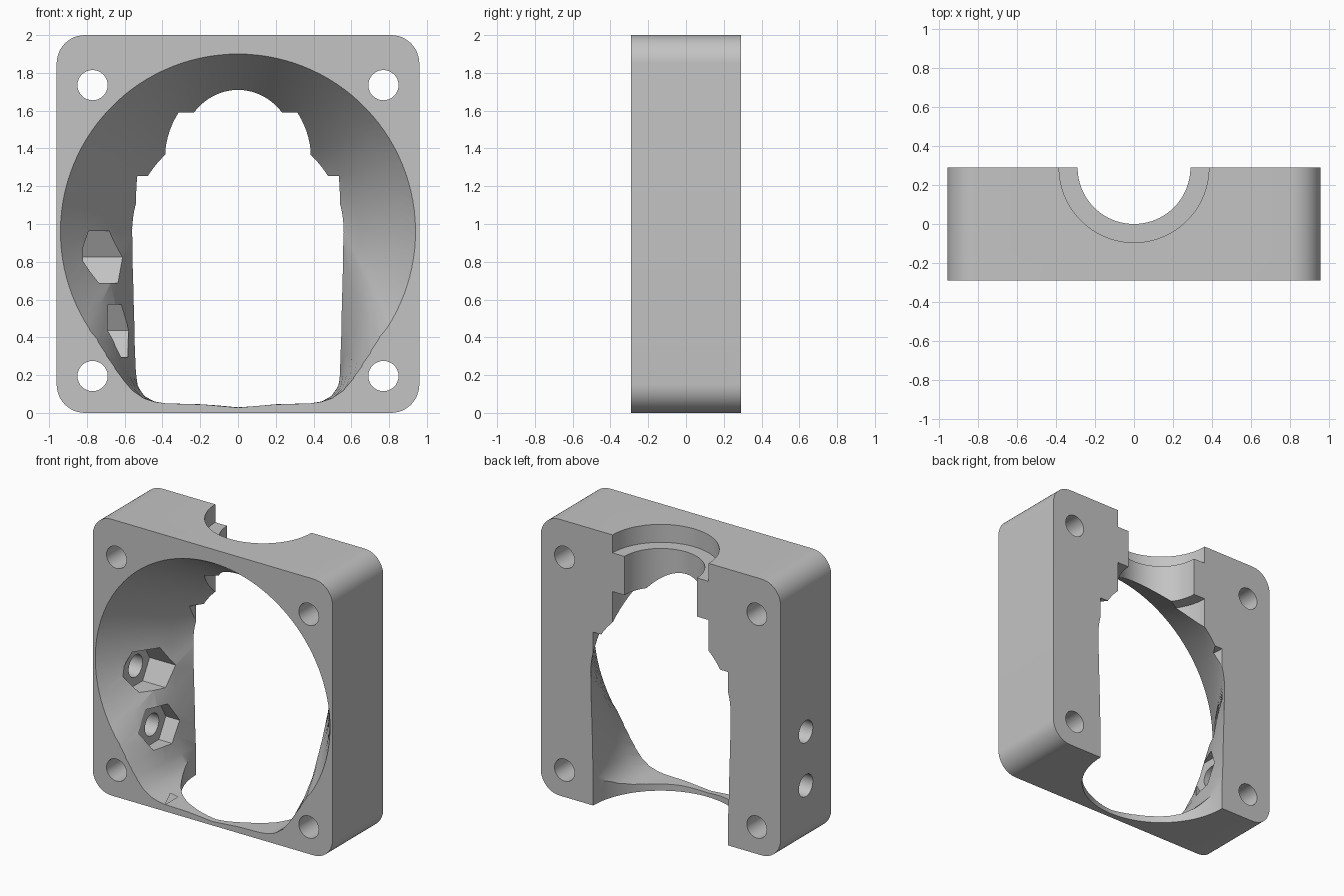
import bpy, bmesh
from math import sin, cos, pi, radians

if "Cube" in bpy.data.objects:
    bpy.data.objects.remove(bpy.data.objects["Cube"])

HALF_X, HALF_Y, HEIGHT, CORNER = 0.96, 0.29, 2.0, 0.15

grey = bpy.data.materials.new("plain grey")
grey.use_nodes = True
colour = (0.55, 0.55, 0.55, 1)
grey.diffuse_color = colour
grey.node_tree.nodes["Principled BSDF"].inputs["Base Color"].default_value = colour


def loft(name, rings, capped=True):
    """Solid skinned through closed rings with equal point counts."""
    bm = bmesh.new()
    loops = [[bm.verts.new(p) for p in ring] for ring in rings]
    n = len(loops[0])
    for a, b in zip(loops, loops[1:]):
        for i in range(n):
            j = (i + 1) % n
            bm.faces.new((a[i], a[j], b[j], b[i]))
    if capped:
        bm.faces.new(loops[0])
        bm.faces.new(loops[-1])
    bmesh.ops.recalc_face_normals(bm, faces=bm.faces)
    mesh = bpy.data.meshes.new(name)
    bm.to_mesh(mesh)
    bm.free()
    mesh.materials.append(grey)
    obj = bpy.data.objects.new(name, mesh)
    bpy.context.collection.objects.link(obj)
    return obj


def circle(r, n, start=0.0):
    return [(r * cos(start + 2 * pi * i / n), r * sin(start + 2 * pi * i / n)) for i in range(n)]


def cut(body, cutter):
    cutter.hide_render = True
    mod = body.modifiers.new("cut", 'BOOLEAN')
    mod.operation, mod.solver, mod.object = 'DIFFERENCE', 'EXACT', cutter
    bpy.context.view_layer.objects.active = body
    bpy.ops.object.modifier_apply(modifier=mod.name)
    bpy.data.objects.remove(cutter)


# Block with rounded corners
outline = []
for k, (sx, sz) in enumerate([(1, 1), (-1, 1), (-1, -1), (1, -1)]):
    for i in range(13):
        a = pi / 2 * (k + i / 12)
        outline.append((sx * (HALF_X - CORNER) + CORNER * cos(a),
                        HEIGHT / 2 + sz * (HEIGHT / 2 - CORNER) + CORNER * sin(a)))
body = loft("housing_block", [[(x, y, z) for x, z in outline] for y in (-HALF_Y, HALF_Y)])

# Funnel: wide circle in front narrowing to an arched opening at the back
CENTRE_Z = 0.96


def opening(radius, arc_start, lower):
    n = 80
    arc = []
    for i in range(n + 1):
        a = radians(arc_start + (180 - 2 * arc_start) * i / n)
        arc.append((radius * cos(a), CENTRE_Z + radius * sin(a)))
    left = [(-x, z) for x, z in lower]
    return arc + left + lower[-2::-1]


front = opening(0.94, -33, [(0.745, 0.39), (0.70, 0.315), (0.655, 0.245), (0.61, 0.18), (0.56, 0.12),
                            (0.50, 0.078), (0.44, 0.058), (0.38, 0.05), (0.2, 0.045), (0, 0.028)])
back = opening(0.56, -3, [(0.556, 0.75), (0.55, 0.55), (0.546, 0.35), (0.54, 0.22), (0.525, 0.15),
                          (0.49, 0.095), (0.44, 0.062), (0.38, 0.05), (0.2, 0.05), (0, 0.05)])


def section(t):
    return [(f[0] + (b[0] - f[0]) * t, HALF_Y * (2 * t - 1), f[1] + (b[1] - f[1]) * t)
            for f, b in zip(front, back)]


cut(body, loft("funnel_cutter", [section(t) for t in (-0.04, 0.25, 0.5, 0.75, 1.04)]))

# Stepped vertical bore centred on the back face
steps = [(0.385, 2.1), (0.385, 1.87), (0.29, 1.87), (0.29, 1.59), (0.385, 1.59),
         (0.385, 1.35), (0.46, 1.255), (0.54, 1.255), (0.54, -0.1)]
cut(body, loft("bore_cutter", [[(x, y + HALF_Y, z) for x, y in circle(r, 96)] for r, z in steps]))

# Four corner screw holes
for x in (-0.77, 0.77):
    for z in (0.195, 1.735):
        cut(body, loft("screw_hole_cutter", [[(x + u, y, z + v) for u, v in circle(0.08, 32)]
                                             for y in (-0.4, 0.4)]))

# Side screw holes with hexagonal nut pockets
for z, depth in ((0.825, -0.82), (0.435, -0.69)):
    cut(body, loft("side_hole_cutter", [[(x, u, z + v) for u, v in circle(0.08, 32)]
                                        for x in (-1.1, -0.45)]))
    cut(body, loft("nut_pocket_cutter", [[(x, u, z + v) for u, v in circle(0.16, 6)]
                                         for x in (depth, -0.4)]))

# Smooth the curved walls and keep the edges crisp
bpy.ops.object.select_all(action='DESELECT')
body.select_set(True)
bpy.context.view_layer.objects.active = body
bpy.ops.object.shade_smooth_by_angle(angle=radians(25))
